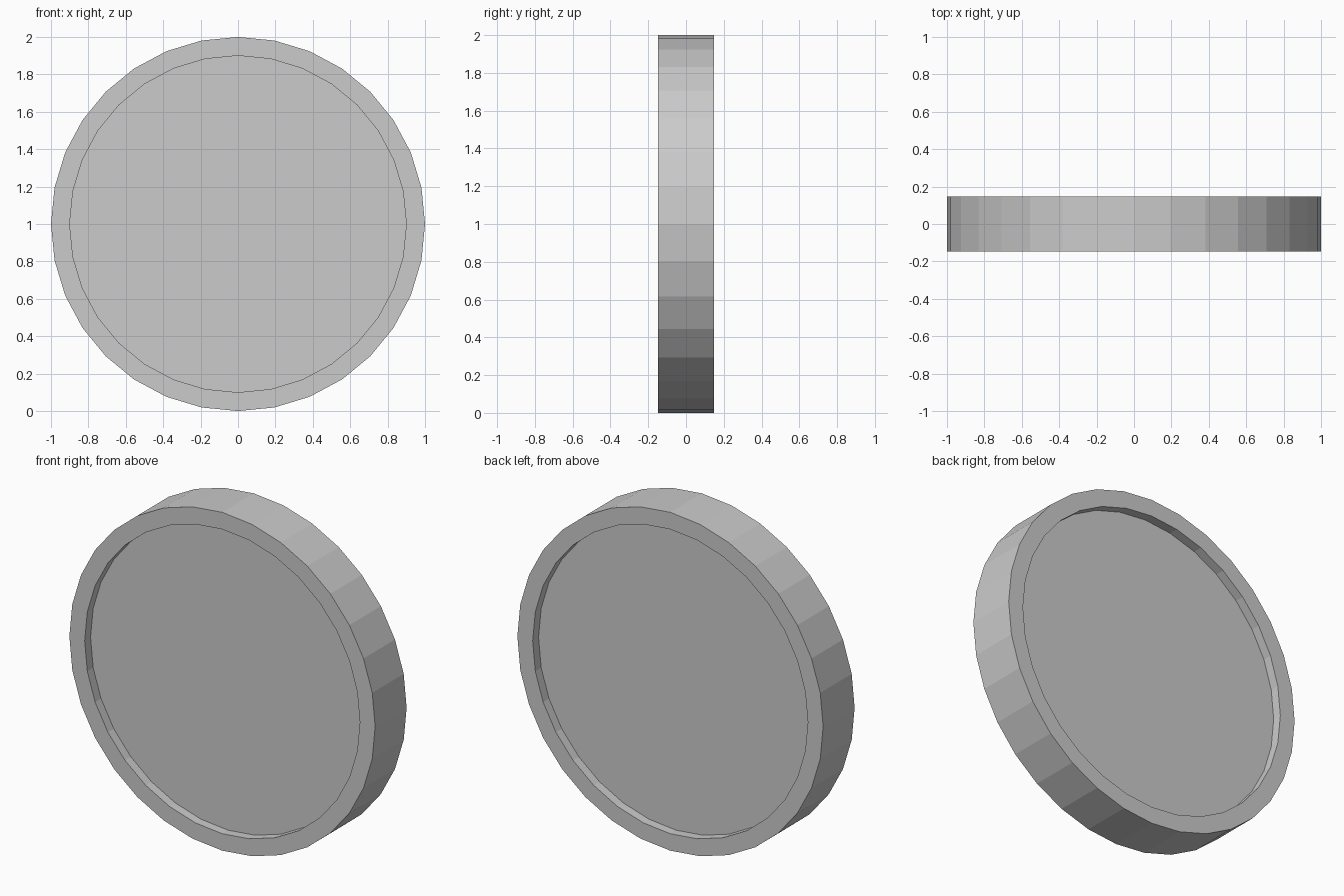
import bpy
import bmesh
from math import sin, cos, tau

if "Cube" in bpy.data.objects:
    bpy.data.objects.remove(bpy.data.objects["Cube"])

SIDES = 32
HALF = 0.147      # half thickness of the rim
RECESS = 0.055    # depth of the dished faces
# Half profile (radius, y) from the front face to the back face
profile = [(0.9, -HALF + RECESS), (0.9, -HALF), (1.0, -HALF),
           (1.0, HALF), (0.9, HALF), (0.9, HALF - RECESS)]

# Recessed disc: turn the profile about the y axis and cap both dished faces
bm = bmesh.new()
rings = [[bm.verts.new((r * sin(tau * i / SIDES), y, 1 + r * cos(tau * i / SIDES)))
          for i in range(SIDES)] for r, y in profile]
for a, b in zip(rings, rings[1:]):
    for i in range(SIDES):
        j = (i + 1) % SIDES
        bm.faces.new((a[i], a[j], b[j], b[i]))
bm.faces.new(rings[0])
bm.faces.new(rings[-1])
bmesh.ops.recalc_face_normals(bm, faces=bm.faces)

mesh = bpy.data.meshes.new("rimmed_disc")
bm.to_mesh(mesh)
bm.free()
disc = bpy.data.objects.new("rimmed_disc", mesh)
bpy.context.collection.objects.link(disc)
